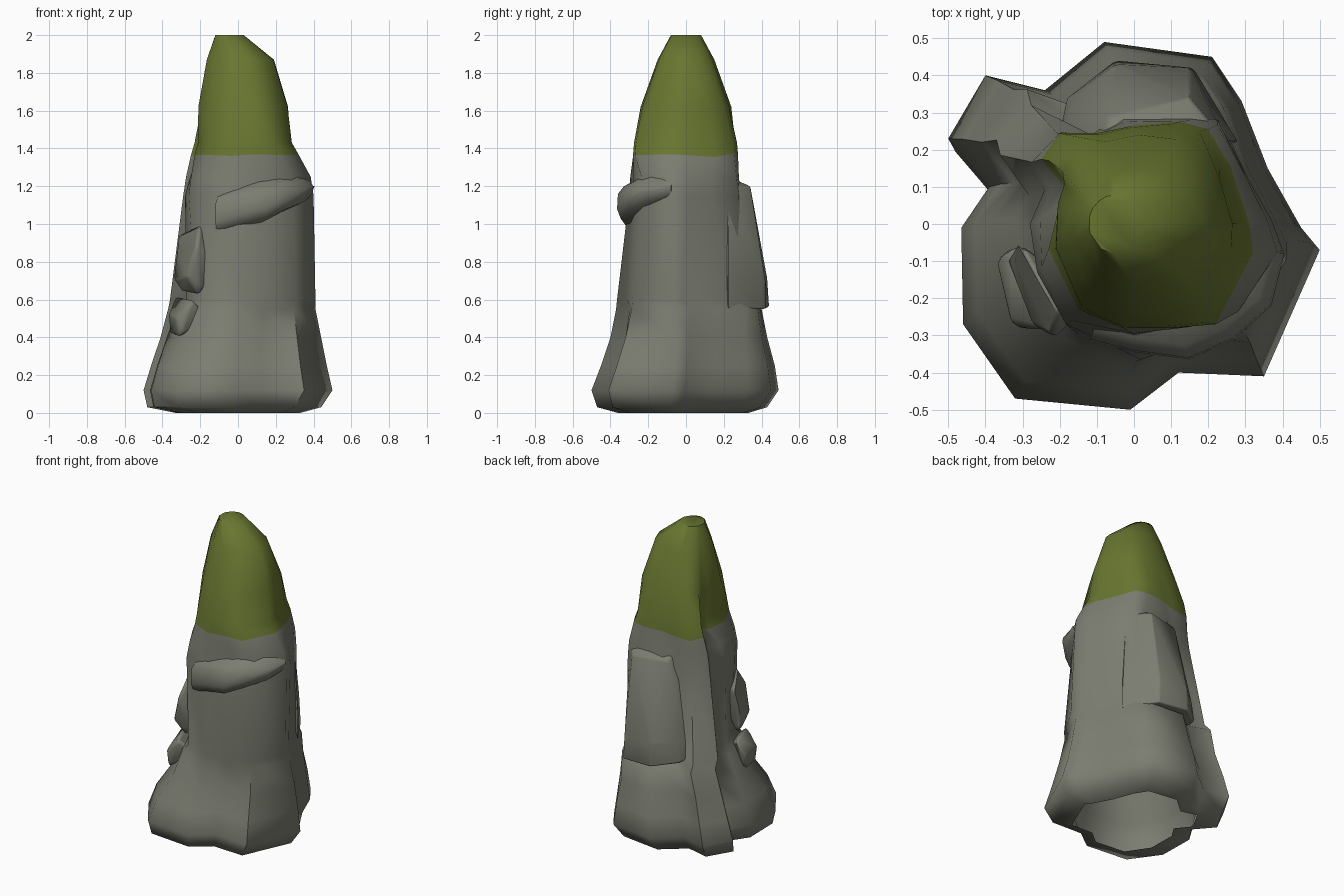
import bpy, bmesh, math, random
from mathutils import Vector

if "Cube" in bpy.data.objects:
    bpy.data.objects.remove(bpy.data.objects["Cube"])
random.seed(4)

def material(name, rgb):
    m = bpy.data.materials.new(name)
    m.diffuse_color = (*rgb, 1)
    m.use_nodes = True
    m.node_tree.nodes["Principled BSDF"].inputs["Base Color"].default_value = m.diffuse_color
    return m

rock = material("grey rock", (0.20, 0.205, 0.165))
moss = material("moss green", (0.14, 0.18, 0.03))

def finish(name, bm, angle):
    bmesh.ops.recalc_face_normals(bm, faces=bm.faces)
    me = bpy.data.meshes.new(name)
    bm.to_mesh(me)
    bm.free()
    me.materials.append(rock)
    me.materials.append(moss)
    ob = bpy.data.objects.new(name, me)
    bpy.context.collection.objects.link(ob)
    bpy.ops.object.select_all(action='DESELECT')
    ob.select_set(True)
    bpy.context.view_layer.objects.active = ob
    bpy.ops.object.shade_smooth_by_angle(angle=math.radians(angle))
    return ob

# Outlines of the pillar at the foot, the waist and the mossy cap, and a round one for the tip
foot = [(-.5, .24), (-.4, .41), (-.24, .37), (-.08, .5), (.21, .46), (.29, .34), (.36, .16), (.45, 0),
        (.5, -.06), (.35, -.4), (.12, -.39), (-.01, -.49), (-.32, -.46), (-.46, -.26), (-.465, 0), (-.39, .11)]
waist = [(-.30, .17), (-.22, .25), (-.12, .24), (-.04, .29), (.16, .29), (.23, .28), (.31, .13), (.38, .01),
         (.41, -.07), (.30, -.22), (.16, -.275), (0, -.3), (-.19, -.27), (-.27, -.13), (-.29, 0), (-.25, .09)]
cap = [(-.25, .17), (-.2, .24), (-.1, .24), (0, .26), (.12, .27), (.2, .25), (.26, .15), (.31, 0),
       (.32, -.08), (.22, -.27), (.1, -.28), (-.03, -.28), (-.15, -.23), (-.23, -.07), (-.2, .05), (-.19, .1)]
tip = [Vector(p).normalized() for p in cap]
stages = [foot, waist, cap, tip]

# height, outline blend (0 foot, 1 waist, 2 cap, 3 tip), x min, x max, y min, y max
rings = [(0, 0, -.33, .33, -.36, .33), (.03, 0, -.48, .44, -.47, .43), (.12, 0, -.5, .5, -.5, .49),
         (.25, 0, -.46, .47, -.45, .47), (.40, .2, -.41, .44, -.40, .43), (.55, .5, -.37, .41, -.37, .40),
         (.60, .8, -.36, .41, -.365, .32), (1.15, 1, -.29, .40, -.30, .29), (1.25, 1.3, -.275, .385, -.295, .28),
         (1.36, 2, -.25, .32, -.28, .275), (1.43, 2, -.23, .285, -.275, .27), (1.62, 2.4, -.21, .265, -.24, .24),
         (1.87, 2.7, -.165, .19, -.15, .15), (2.0, 3, -.12, .03, -.08, .08)]

def blend(i, t, z):
    if .3 < z < 1.1:
        if i in (0, 1, 15):          # back left ridge tapers steadily
            t = (z - .25) / .9
        elif i in (12, 13):          # left front foot ends abruptly
            t = min(1, t + .2)
        elif i == 10:                # front crease runs upward
            t = min(1, t + .1)
    k = min(int(t), 2)
    return Vector(stages[k][i]).lerp(Vector(stages[k + 1][i]), t - k)

def fit(values, lo, hi):
    a, b = min(values), max(values)
    return [lo + (v - a) / (b - a) * (hi - lo) for v in values]

# Pillar: open below, moss above a ragged line
bm = bmesh.new()
loops = []
for z, t, x0, x1, y0, y1 in rings:
    pts = [blend(i, t, z) for i in range(16)]
    xs, ys = fit([p.x for p in pts], x0, x1), fit([p.y for p in pts], y0, y1)
    ragged = .015 if z == 1.36 else 0
    loops.append([bm.verts.new((x, y, z + random.uniform(-ragged, ragged))) for x, y in zip(xs, ys)])
for lower, upper in zip(loops, loops[1:]):
    for i in range(16):
        j = (i + 1) % 16
        bm.faces.new((lower[i], lower[j], upper[j], upper[i]))
bm.faces.new(loops[-1])
for f in bm.faces:
    f.material_index = int(f.calc_center_median().z > 1.37)
finish("rock_pillar", bm, 62)

# Protruding chunks, each the hull of a few corners
def chunk(name, pts, width):
    bm = bmesh.new()
    for p in pts:
        bm.verts.new(p)
    bmesh.ops.convex_hull(bm, input=bm.verts)
    bmesh.ops.delete(bm, geom=[v for v in bm.verts if not v.link_faces], context='VERTS')
    mod = finish(name, bm, 70).modifiers.new("worn edges", 'BEVEL')
    mod.width = width
    mod.segments = 2

# Back slab that flares down to a blunt lip
chunk("back_slab", [(-.08, .2, 1.26), (.16, .2, 1.26), (-.07, .29, 1.2), (.15, .34, 1.2), (.25, .22, 1.2),
                    (-.20, .25, .72), (.28, .22, .70), (-.17, .33, .70), (-.05, .43, .71), (.15, .42, .71),
                    (-.20, .25, .58), (.28, .22, .55), (-.18, .34, .58), (-.05, .44, .56), (.16, .42, .55)], .01)

# Front ledge: one band lofted round the corner
bm = bmesh.new()
sections = []
for x, y, lo, hi in [(-.12, -.315, .96, 1.15), (.0, -.345, 1.0, 1.18), (.15, -.365, 1.03, 1.20),
                     (.27, -.31, 1.08, 1.22), (.37, -.22, 1.12, 1.235), (.405, -.08, 1.15, 1.24)]:
    out = Vector((x, y)).normalized()
    sections.append([bm.verts.new((x - out.x * d, y - out.y * d, z)) for d, z in
                     [(.02, lo), (0, lo + .05), (.005, hi - .04), (.04, hi), (.1, hi + .03), (.1, lo - .03)]])
for s, n in zip(sections, sections[1:]):
    for i in range(6):
        j = (i + 1) % 6
        bm.faces.new((s[i], s[j], n[j], n[i]))
bm.faces.new(sections[0])
bm.faces.new(sections[-1])
finish("front_ledge", bm, 70)

# Stepped lumps on the left front
chunk("upper_left_lump", [(-.31, -.05, .95), (-.20, -.24, 1.0), (-.32, -.1, .85), (-.22, -.31, .88),
                          (-.34, -.1, .70), (-.27, -.28, .72), (-.30, -.1, .64), (-.2, -.25, .62), (-.1, -.2, .8)], .03)
chunk("lower_left_lump", [(-.33, -.05, .62), (-.24, -.29, .6), (-.37, -.1, .52), (-.33, -.27, .5),
                          (-.36, -.1, .42), (-.31, -.28, .40), (-.15, -.2, .5)], .03)
